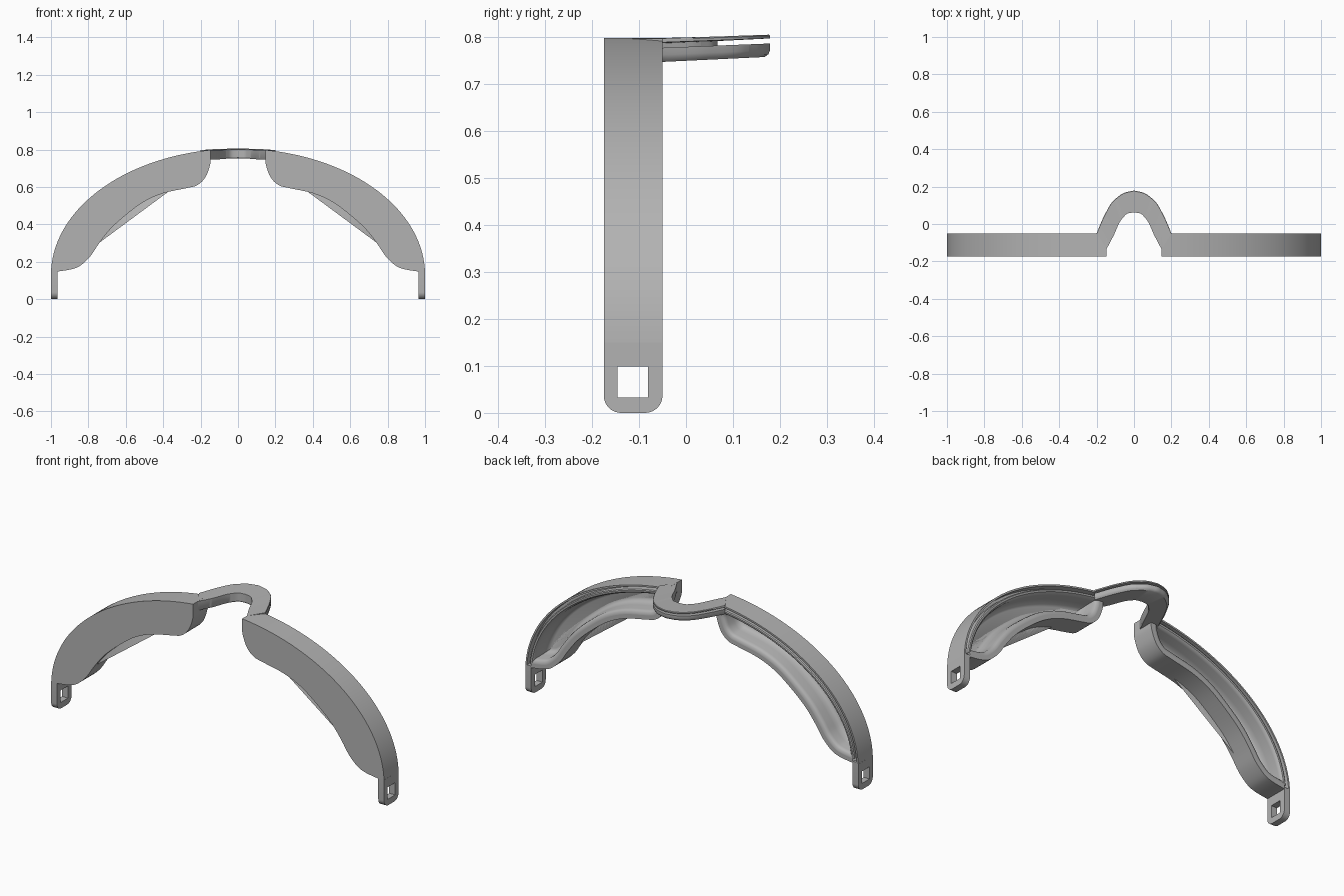
import bpy, bmesh, math
from mathutils import Vector

cube = bpy.data.objects.get("Cube")
if cube:
    bpy.data.objects.remove(cube, do_unlink=True)

FRONT, BACK = -0.175, -0.05

grey = bpy.data.materials.new("plain grey")
grey.use_nodes = True
colour = (0.45, 0.45, 0.45, 1)
grey.diffuse_color = colour
grey.node_tree.nodes["Principled BSDF"].inputs["Base Color"].default_value = colour


def finish(bm, name, mirrored=False):
    """Turn a bmesh into a smooth-shaded object, optionally mirrored across x."""
    bmesh.ops.recalc_face_normals(bm, faces=bm.faces[:])
    mesh = bpy.data.meshes.new(name)
    bm.to_mesh(mesh)
    bm.free()
    mesh.materials.append(grey)
    obj = bpy.data.objects.new(name, mesh)
    bpy.context.collection.objects.link(obj)
    bpy.ops.object.select_all(action="DESELECT")
    obj.select_set(True)
    bpy.context.view_layer.objects.active = obj
    bpy.ops.object.shade_smooth_by_angle(angle=math.radians(35))
    if mirrored:
        mod = obj.modifiers.new("mirror", "MIRROR")
        mod.use_mirror_merge = False
    return obj


def smooth_path(points, steps):
    """Catmull-Rom curve through 2D points."""
    p = [Vector(q) for q in points]
    p = [2 * p[0] - p[1]] + p + [2 * p[-1] - p[-2]]
    out = []
    for a, b, c, d in zip(p, p[1:], p[2:], p[3:]):
        for i in range(steps):
            t = i / steps
            out.append(0.5 * (2 * b + (c - a) * t + (2 * a - 5 * b + 4 * c - d) * t * t
                              + (3 * b - a - 3 * c + d) * t ** 3))
    return out + [p[-2]]


def inset(outline, amount):
    """Mitred offset toward the inside of a clockwise outline."""
    out = []
    for i, p in enumerate(outline):
        d1 = (p - outline[i - 1]).normalized()
        d2 = (outline[(i + 1) % len(outline)] - p).normalized()
        n1, n2 = Vector((d1.y, -d1.x)), Vector((d2.y, -d2.x))
        m = (n1 + n2).normalized()
        out.append(p + m * amount / max(0.5, m.dot(n1)))
    return out


def skin(bm, loops):
    """Quads between consecutive closed loops of vertices."""
    for la, lb in zip(loops, loops[1:]):
        for i in range(len(la)):
            j = (i + 1) % len(la)
            bm.faces.new((la[i], la[j], lb[j], lb[i]))


# Side pods: flat front, hollow back, lens groove along the upper arc
start, end = math.acos(0.147), math.asin(0.027)
STEPS = 40
arc = []
for i in range(STEPS + 1):
    t = start + (end - start) * i / STEPS
    arc.append(Vector((math.cos(t), 0.13 + 0.675 * math.sin(t))))
lower = smooth_path([(0.965, 0.148), (0.89, 0.16), (0.842, 0.18), (0.789, 0.23),
                     (0.746, 0.294), (0.687, 0.37), (0.607, 0.444), (0.505, 0.52),
                     (0.398, 0.567), (0.275, 0.594), (0.217, 0.61), (0.174, 0.652),
                     (0.15, 0.715), (0.147, 0.75)], 4)
outline = arc + lower

# (inset, y on the upper arc, y on the lower edge)
section = [(0, FRONT, FRONT), (0, BACK, BACK), (0.009, BACK, BACK),
           (0.010, -0.085, BACK), (0.022, -0.085, BACK), (0.023, -0.054, BACK),
           (0.028, BACK, -0.051), (0.037, -0.051, -0.054), (0.043, -0.057, -0.06),
           (0.046, -0.07, -0.072), (0.049, -0.115, -0.115), (0.053, -0.135, -0.135),
           (0.061, -0.148, -0.148), (0.072, -0.153, -0.153)]
bm = bmesh.new()
loops = []
for amount, y_top, y_low in section:
    ring = inset(outline, amount)
    loops.append([bm.verts.new((p.x, y_top if i < len(arc) else y_low, p.y))
                  for i, p in enumerate(ring)])
skin(bm, loops)
bm.faces.new(loops[0])
bm.faces.new(loops[-1])
finish(bm, "side_pods", mirrored=True)

# Nose bridge: arched channel, open along its outer edge
inner_half = smooth_path([(0.147, -0.134), (0.11, -0.064), (0.064, 0.028), (0, 0.062)], 8)
outer_half = smooth_path([(0.2, -0.05), (0.155, 0.053), (0.1, 0.134), (0, 0.179)], 8)


def arch(half):
    """Round off the crown and mirror the half path."""
    half = half[:-8] + smooth_path([half[-9], half[-5] + Vector((0.004, 0.006)), half[-1]], 4)[:]
    return half + [Vector((-p.x, p.y)) for p in reversed(half[:-1])]


channel = [(0.03, 0), (0.9, 0), (0.97, 0.12), (1, 0.3), (1, 0.6), (0.04, 0.54),
           (0.04, 0.8), (1, 0.83), (1, 0.95), (0.98, 1), (0, 1), (0, 0.08)]
bm = bmesh.new()
loops = []
for a, b in zip(arch(inner_half), arch(outer_half)):
    ring = []
    for u, v in channel:
        p = a.lerp(b, u)
        rise = min(1, max(0, (p.y - BACK) / 0.23))
        low, high = 0.747 + 0.011 * rise, 0.797 + 0.008 * rise
        ring.append(bm.verts.new((p.x, p.y, low + (high - low) * v)))
    loops.append(ring)
skin(bm, loops)
bm.faces.new(loops[0])
bm.faces.new(loops[-1])
finish(bm, "nose_bridge")

# Strap tabs: rounded plates with a square slot
R = 0.037
tab = [(BACK, 0.15), (FRONT, 0.15)]
for cy, first in ((FRONT + R, 180), (BACK - R, 270)):
    for k in range(9):
        a = math.radians(first + k * 90 / 8)
        tab.append((cy + R * math.cos(a), R + R * math.sin(a)))
slot = [(-0.146, 0.033), (-0.081, 0.033), (-0.081, 0.099), (-0.146, 0.099)]
bm = bmesh.new()
edges = []
for loop in (tab, slot):
    vs = [bm.verts.new((0.965, y, z)) for y, z in loop]
    edges += [bm.edges.new((vs[i - 1], vs[i])) for i in range(len(vs))]
bmesh.ops.triangle_fill(bm, edges=edges, use_beauty=True)
grown = bmesh.ops.extrude_face_region(bm, geom=bm.faces[:], use_keep_orig=True)
bmesh.ops.translate(bm, vec=(0.035, 0, 0),
                    verts=[g for g in grown["geom"] if isinstance(g, bmesh.types.BMVert)])
finish(bm, "strap_tabs", mirrored=True)
